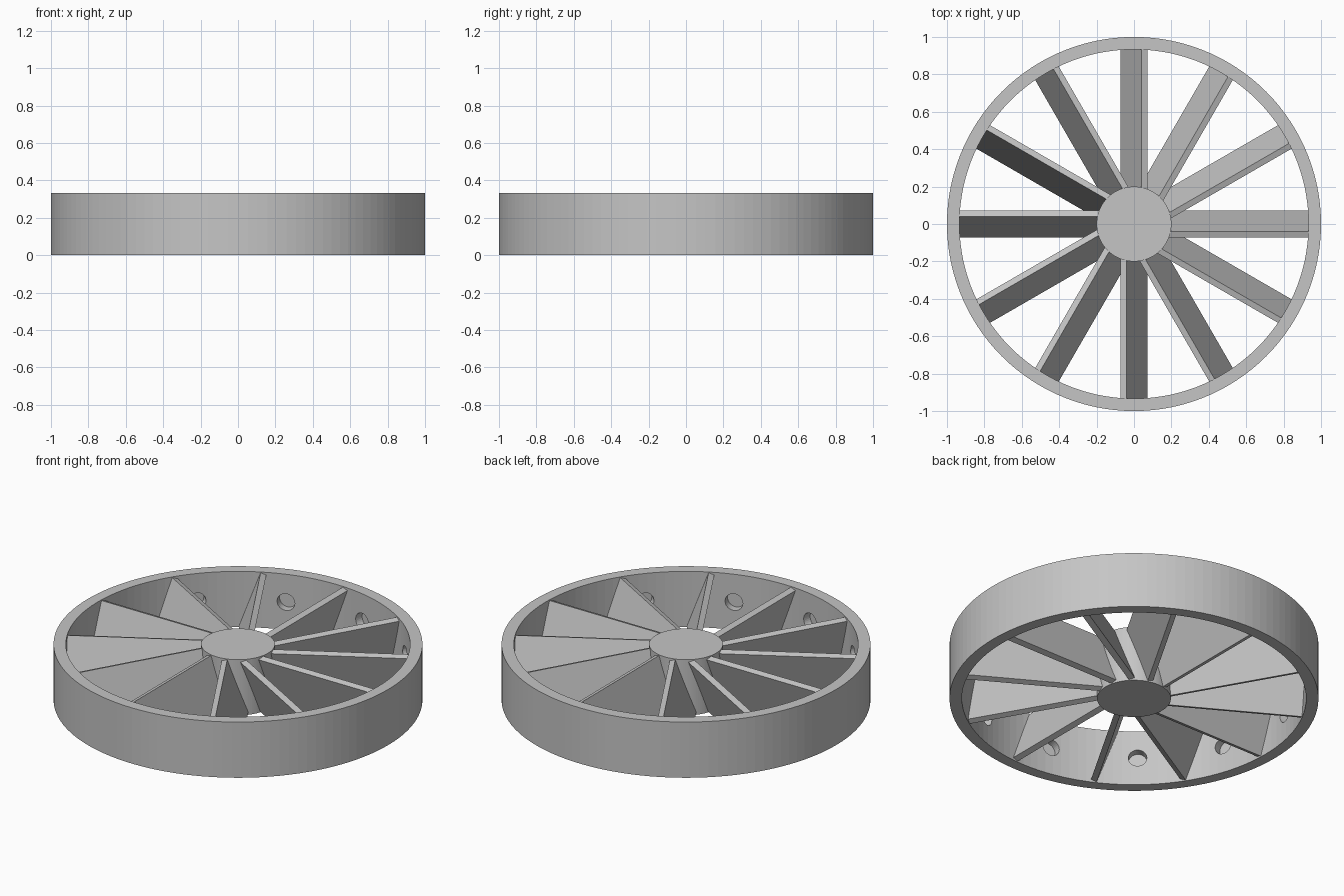
import bpy, bmesh, math
from mathutils import Matrix, Vector

if "Cube" in bpy.data.objects:
    bpy.data.objects.remove(bpy.data.objects["Cube"])

H = 1 / 3            # wheel height
R_OUT, R_IN = 1.0, 0.9333
R_HUB = 0.2
COUNT = 12
SEGMENTS = 120

grey = bpy.data.materials.new("plain grey")
grey.diffuse_color = (0.56, 0.56, 0.56, 1)
grey.use_nodes = True
grey.node_tree.nodes["Principled BSDF"].inputs["Base Color"].default_value = grey.diffuse_color


def make_object(name, bm):
    bmesh.ops.recalc_face_normals(bm, faces=bm.faces)
    mesh = bpy.data.meshes.new(name)
    bm.to_mesh(mesh)
    bm.free()
    mesh.materials.append(grey)
    obj = bpy.data.objects.new(name, mesh)
    bpy.context.collection.objects.link(obj)
    return obj


def turn(degrees):
    return Matrix.Rotation(math.radians(degrees), 4, 'Z')


# Outer rim: rectangular section spun around the axis
bm = bmesh.new()
section = [(R_IN, 0), (R_OUT, 0), (R_OUT, H), (R_IN, H)]
verts = [bm.verts.new((r, 0, z)) for r, z in section]
edges = [bm.edges.new((verts[i], verts[(i + 1) % 4])) for i in range(4)]
bmesh.ops.spin(bm, geom=verts + edges, cent=(0, 0, 0), axis=(0, 0, 1),
               angle=math.tau, steps=SEGMENTS, use_duplicate=False)
bmesh.ops.remove_doubles(bm, verts=bm.verts, dist=1e-4)
rim = make_object("rim", bm)

# Blind round pockets in the inner wall of the rim, one beside each blade
POCKET_FLOOR, POCKET_START = R_IN + 0.047, R_IN - 0.06
bm = bmesh.new()
for i in range(COUNT):
    place = (turn(i * 30 - 11.2)
             @ Matrix.Translation(((POCKET_FLOOR + POCKET_START) / 2, 0, H / 2))
             @ Matrix.Rotation(math.pi / 2, 4, 'Y'))
    bmesh.ops.create_cone(bm, cap_ends=True, segments=32, radius1=0.05,
                          radius2=0.05, depth=POCKET_FLOOR - POCKET_START,
                          matrix=place)
cutter = make_object("pocket_cutter", bm)
cutter.hide_render = True
cutter.hide_viewport = False
cutter.display_type = 'WIRE'
cut = rim.modifiers.new("pockets", 'BOOLEAN')
cut.operation = 'DIFFERENCE'
cut.solver = 'EXACT'
cut.object = cutter

# Apply the cut, then drop the helper
bpy.context.view_layer.update()
graph = bpy.context.evaluated_depsgraph_get()
cut_mesh = bpy.data.meshes.new_from_object(rim.evaluated_get(graph))
rim.modifiers.clear()
rim.data = cut_mesh
bpy.data.objects.remove(cutter)

# Hub: solid cylinder of full height
bm = bmesh.new()
bmesh.ops.create_cone(bm, cap_ends=True, segments=SEGMENTS, radius1=R_HUB,
                      radius2=R_HUB, depth=H,
                      matrix=Matrix.Translation((0, 0, H / 2)))
make_object("hub", bm)

# Blades: flat boards pitched 20 degrees about their own length
BLADE_START, BLADE_END, THICK = 0.15, 0.935, 1 / 30
for i in range(COUNT):
    bm = bmesh.new()
    place = (turn(i * 30)
             @ Matrix.Translation(((BLADE_START + BLADE_END) / 2, 0, H / 2))
             @ Matrix.Rotation(math.radians(20), 4, 'X')
             @ Matrix.Diagonal(Vector((BLADE_END - BLADE_START, THICK, H, 1))))
    bmesh.ops.create_cube(bm, size=1, matrix=place)
    make_object(f"blade_{i + 1}", bm)
